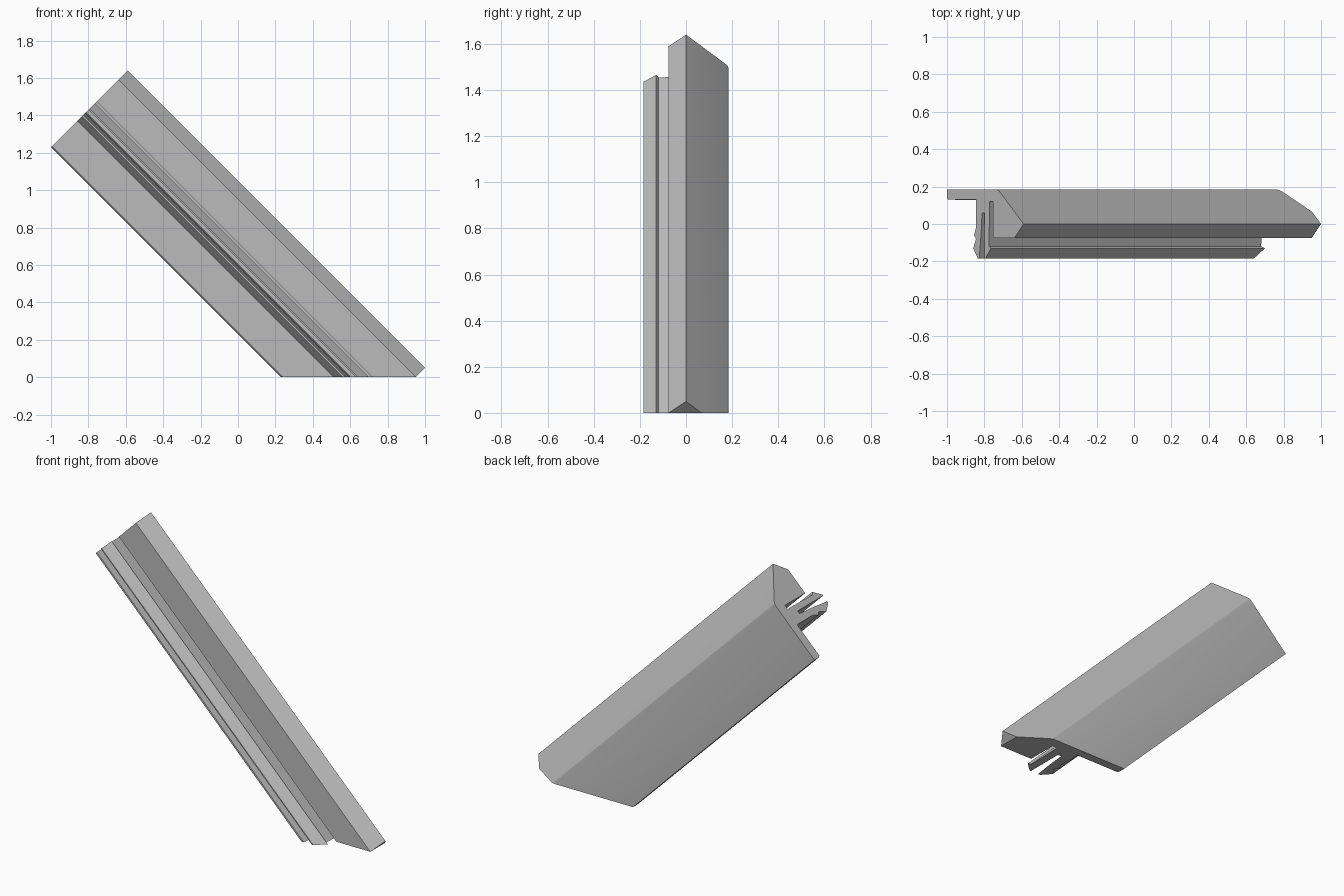
import bpy, bmesh, math
from mathutils import Vector

cube = bpy.data.objects.get("Cube")
if cube:
    bpy.data.objects.remove(cube)

grey = bpy.data.materials.new("plain grey")
grey.use_nodes = True
colour = (0.5, 0.5, 0.5, 1)
grey.diffuse_color = colour
grey.node_tree.nodes["Principled BSDF"].inputs["Base Color"].default_value = colour

TOP, BOTTOM = -2.23, 0.95


def place(s, y, t):
    # s runs across the strip, t runs down its length, both at 45 degrees
    return Vector(((s + t) / 2, y, (s - t) / 2))


def extrude_strip(name, profile, start, end):
    bm = bmesh.new()
    face = bm.faces.new([bm.verts.new(place(s, y, start)) for s, y in profile])
    moved = bmesh.ops.extrude_face_region(bm, geom=[face], use_keep_orig=True)
    verts = [g for g in moved["geom"] if isinstance(g, bmesh.types.BMVert)]
    bmesh.ops.translate(bm, verts=verts, vec=place(0, 0, end - start))
    # Level cut where the strip meets the floor
    bmesh.ops.bisect_plane(bm, geom=bm.verts[:] + bm.edges[:] + bm.faces[:], dist=1e-5,
                           plane_co=(0, 0, 0), plane_no=(0, 0, -1), clear_outer=True)
    bmesh.ops.holes_fill(bm, edges=[e for e in bm.edges if e.is_boundary], sides=0)
    bmesh.ops.recalc_face_normals(bm, faces=bm.faces[:])
    mesh = bpy.data.meshes.new(name)
    bm.to_mesh(mesh)
    bm.free()
    mesh.materials.append(grey)
    obj = bpy.data.objects.new(name, mesh)
    bpy.context.collection.objects.link(obj)
    bpy.ops.object.select_all(action='DESELECT')
    obj.select_set(True)
    bpy.context.view_layer.objects.active = obj
    bpy.ops.object.shade_smooth_by_angle(angle=math.radians(20))


# Back flange, rounded ridge and slanted nose
body = [(0.24, 0.13), (0.23, 0.14), (0.23, 0.185), (0.755, 0.185), (0.775, 0.182),
        (0.79, 0.175), (1.05, 0), (0.95, -0.075), (0.72, -0.075)]
# Narrow slot beside the inner clip leg
slot = [(0.72, 0.12), (0.685, 0.12)]
# Inner barbed leg, gap, then outer barbed leg
inner_leg = [(0.68, -0.12), (0.7, -0.13), (0.64, -0.185), (0.63, -0.185), (0.63, 0.06)]
outer_leg = [(0.605, 0.06), (0.595, -0.05), (0.575, -0.185), (0.56, -0.185),
             (0.51, -0.13), (0.54, -0.08), (0.52, -0.06), (0.54, -0.02), (0.54, 0.13)]
extrude_strip("trim_strip", body + slot + inner_leg + outer_leg, TOP, BOTTOM)

# Thin adhesive pad on the front of the flange
pad = [(0.245, 0.132), (0.245, 0.127), (0.5, 0.127), (0.5, 0.132)]
extrude_strip("flange_pad", pad, -2.16, 0.18)
